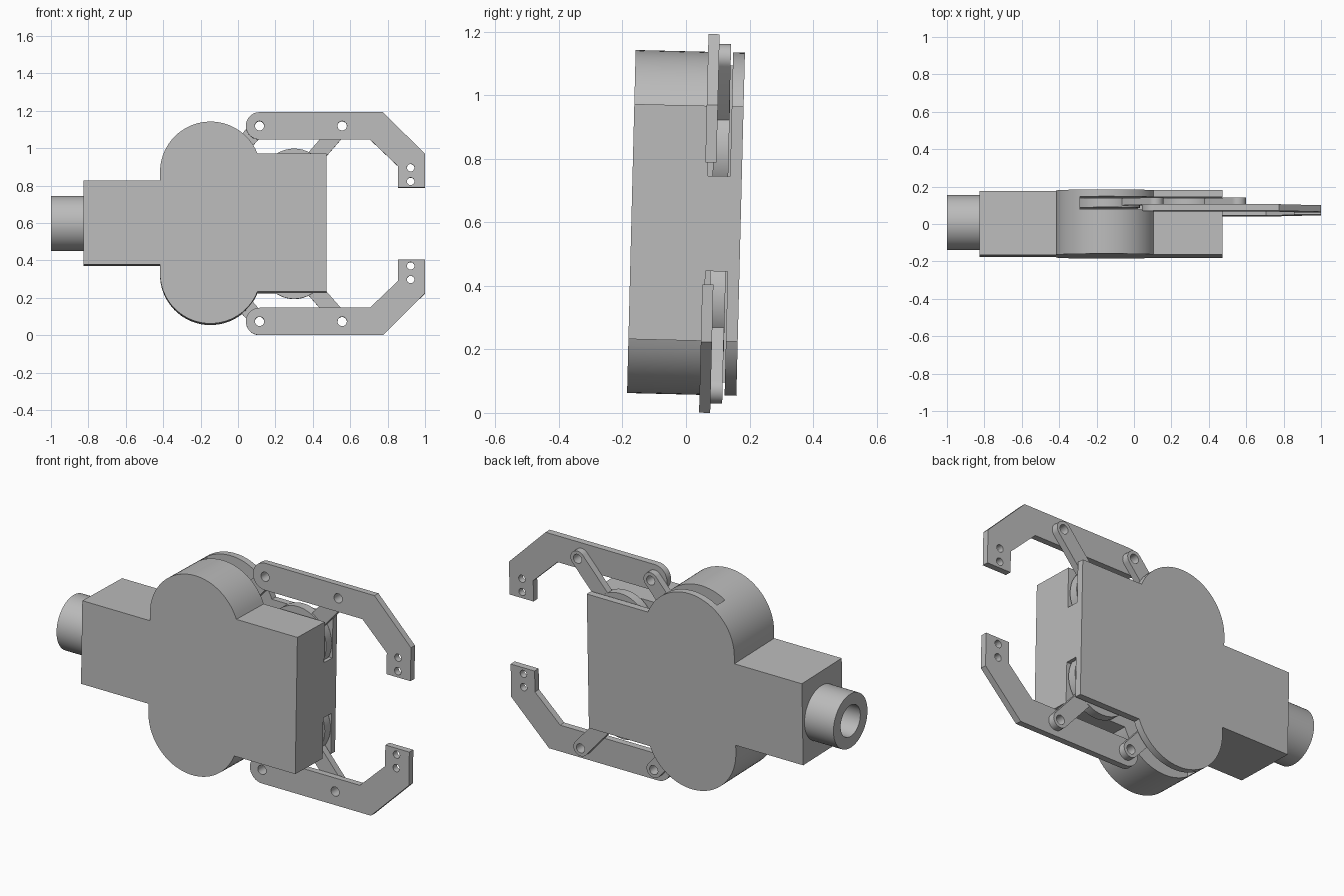
import bpy, bmesh
from math import sin, cos, pi, asin, atan2, radians
from mathutils import Matrix

cube = bpy.data.objects.get("Cube")
if cube:
    bpy.data.objects.remove(cube, do_unlink=True)

grey = bpy.data.materials.new("plain grey")
grey.use_nodes = True
colour = (0.5, 0.5, 0.5, 1)
grey.diffuse_color = colour
grey.node_tree.nodes["Principled BSDF"].inputs["Base Color"].default_value = colour

# The whole gripper leans very slightly backwards
PLACE = Matrix.Translation((0, 0, 0.598)) @ Matrix.Rotation(-0.025, 4, 'X')


def arc(cx, cz, r, start, end, n=32):
    return [(cx + r * cos(start + (end - start) * i / n),
             cz + r * sin(start + (end - start) * i / n)) for i in range(n + 1)]


def circle(cx, cz, r, n=48):
    return arc(cx, cz, r, 0, 2 * pi, n)[:-1]


def prism(name, outline, y0, y1):
    """Extrude an (x, z) outline from y0 to y1."""
    bm = bmesh.new()
    face = bm.faces.new([bm.verts.new((x, y0, z)) for x, z in outline])
    out = bmesh.ops.extrude_face_region(bm, geom=[face])
    verts = [v for v in out["geom"] if isinstance(v, bmesh.types.BMVert)]
    bmesh.ops.translate(bm, vec=(0, y1 - y0, 0), verts=verts)
    bmesh.ops.recalc_face_normals(bm, faces=bm.faces)
    mesh = bpy.data.meshes.new(name)
    bm.to_mesh(mesh)
    bm.free()
    mesh.materials.append(grey)
    obj = bpy.data.objects.new(name, mesh)
    bpy.context.collection.objects.link(obj)
    return obj


def select(obj):
    bpy.ops.object.select_all(action='DESELECT')
    obj.select_set(True)
    bpy.context.view_layer.objects.active = obj


def cut(obj, cutter):
    cutter.hide_render = True
    mod = obj.modifiers.new("cut", 'BOOLEAN')
    mod.operation = 'DIFFERENCE'
    mod.solver = 'EXACT'
    mod.object = cutter
    select(obj)
    bpy.ops.object.modifier_apply(modifier=mod.name)
    bpy.data.objects.remove(cutter, do_unlink=True)


def finish(obj, local=Matrix()):
    obj.data.transform(PLACE @ local)
    select(obj)
    bpy.ops.object.shade_smooth_by_angle(angle=radians(30))


def mirrored(points, side):
    return [(x, z * side) for x, z in points]


# Housing: narrow neck, two round lobes, wide front block
LOBE_X, LOBE_Z, LOBE_R, BLOCK = -0.147, 0.27, 0.27, 0.37
upper = [(-0.825, 0.225), (LOBE_X - LOBE_R, 0.225)]
upper += arc(LOBE_X, LOBE_Z, LOBE_R, pi, asin((BLOCK - LOBE_Z) / LOBE_R))
upper += [(0.473, BLOCK)]
body = prism("housing", upper + mirrored(upper, -1)[::-1], -0.172, 0.172)

# Slots for the linkage, open at the top, bottom and front end
for side in (1, -1):
    slot = [(-0.29, 0.15), (0.6, 0.15), (0.6, 0.7), (-0.29, 0.7)]
    cut(body, prism("slot_cutter", mirrored(slot, side), 0.065, 0.135))
finish(body)

# Hollow wrist tube, pointing along -x
wrist = prism("wrist_tube", circle(0, 0, 0.147, 64), -0.02, 0.175)
cut(wrist, prism("bore_cutter", circle(0, 0, 0.085, 64), 0.0, 0.3))
finish(wrist, Matrix.Translation((-0.825, 0.008, 0)) @ Matrix.Rotation(pi / 2, 4, 'Z'))

# Fingers, links and pivot discs, mirrored above and below
PIVOT_Z, DISC_Z = 0.523, 0.229
for side, label in ((1, "upper"), (-1, "lower")):
    finger_outline = arc(0.115, PIVOT_Z, 0.073, pi * 1.5, pi / 2, 24)
    finger_outline += [(0.775, 0.596), (1.0, 0.373), (1.0, 0.192),
                       (0.855, 0.192), (0.855, 0.307), (0.705, 0.45)]
    finger = prism(label + "_finger", mirrored(finger_outline, side), 0.056, 0.091)
    holes = [(0.115, PIVOT_Z, 0.025), (0.557, PIVOT_Z, 0.025),
             (0.923, 0.299, 0.02), (0.923, 0.226, 0.02)]
    for x, z, r in holes:
        cut(finger, prism("hole_cutter", circle(x, z * side, r, 24), 0, 0.2))
    finish(finger)

    for x, place in ((0.115, "rear"), (0.557, "front")):
        # Rounded link from the finger pivot to its disc
        dx, dz = -0.257, DISC_Z - PIVOT_Z
        a = atan2(dz, dx)
        link_outline = arc(x, PIVOT_Z, 0.043, a + pi / 2, a + pi * 1.5, 20)
        link_outline += arc(x + dx, DISC_Z, 0.043, a - pi / 2, a + pi / 2, 20)
        link = prism(f"{label}_{place}_link", mirrored(link_outline, side), 0.0905, 0.128)
        cut(link, prism("hole_cutter", circle(x, PIVOT_Z * side, 0.025, 24), 0, 0.2))
        finish(link)

        disc = prism(f"{label}_{place}_disc",
                     circle(x + dx, DISC_Z * side, 0.173), 0.08, 0.129)
        finish(disc)
